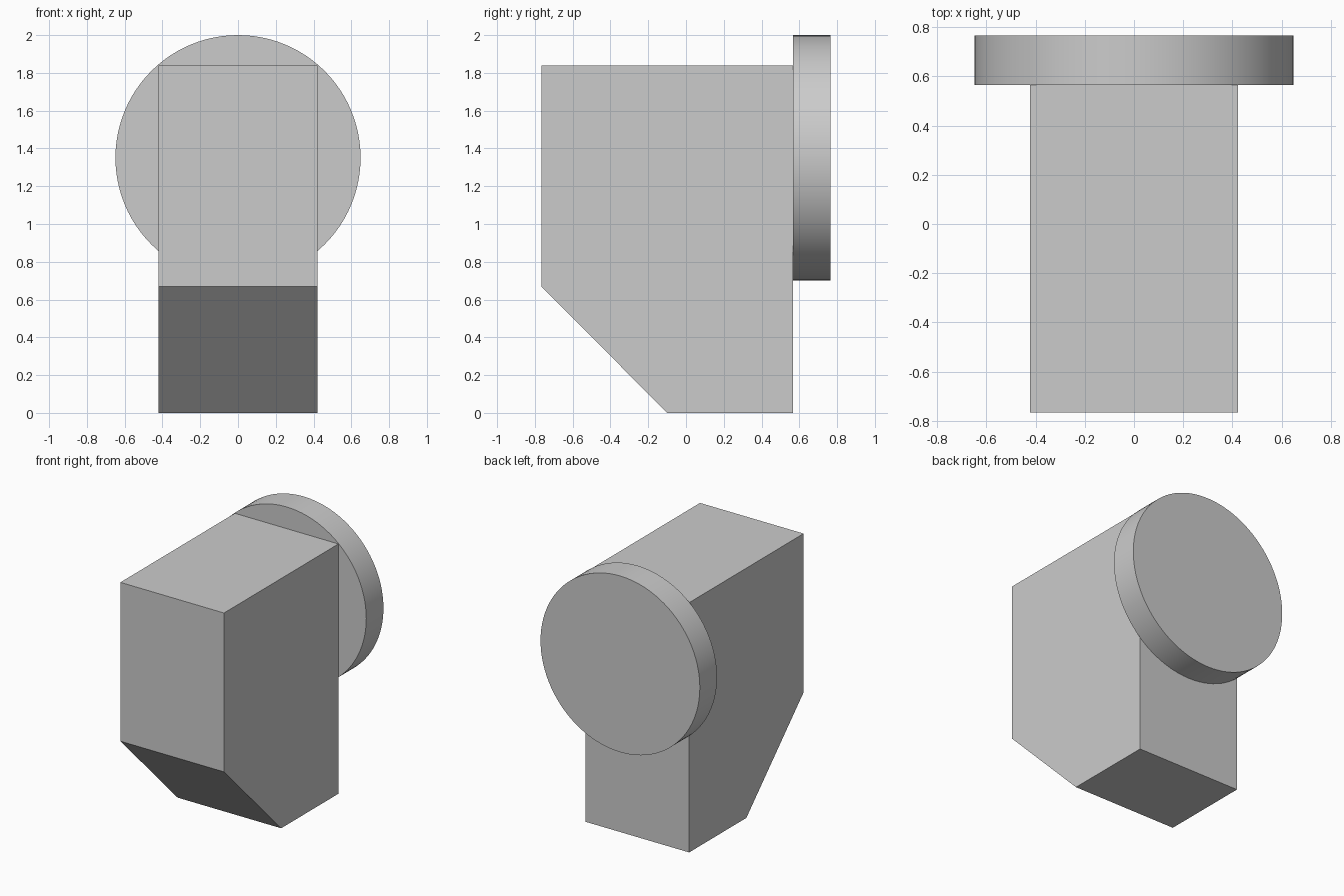
import bpy, bmesh, math

if "Cube" in bpy.data.objects:
    bpy.data.objects.remove(bpy.data.objects["Cube"])

FRONT, JOIN, BACK = -0.766, 0.566, 0.766   # y positions
HALF_WIDTH, RADIUS = 0.422, 0.649


def extrude_profile(name, profile, half_width):
    """Extrude a (y, z) profile symmetrically along x."""
    bm = bmesh.new()
    face = bm.faces.new([bm.verts.new((-half_width, y, z)) for y, z in profile])
    res = bmesh.ops.extrude_face_region(bm, geom=[face])
    verts = [g for g in res["geom"] if isinstance(g, bmesh.types.BMVert)]
    bmesh.ops.translate(bm, verts=verts, vec=(2 * half_width, 0, 0))
    bmesh.ops.recalc_face_normals(bm, faces=bm.faces[:])
    mesh = bpy.data.meshes.new(name)
    bm.to_mesh(mesh)
    bm.free()
    obj = bpy.data.objects.new(name, mesh)
    bpy.context.collection.objects.link(obj)
    return obj


# Block body with a sloped lower front
extrude_profile("body", [(FRONT, 1.84), (JOIN, 1.84), (JOIN, 0),
                         (-0.10, 0), (FRONT, 0.67)], HALF_WIDTH)

# Round plate on the back
bpy.ops.mesh.primitive_cylinder_add(
    vertices=96, radius=RADIUS, depth=BACK - JOIN,
    location=(0, (JOIN + BACK) / 2, 2 - RADIUS), rotation=(math.pi / 2, 0, 0))
plate = bpy.context.object
plate.name = "back_plate"
bpy.ops.object.shade_smooth_by_angle(angle=math.radians(30))
